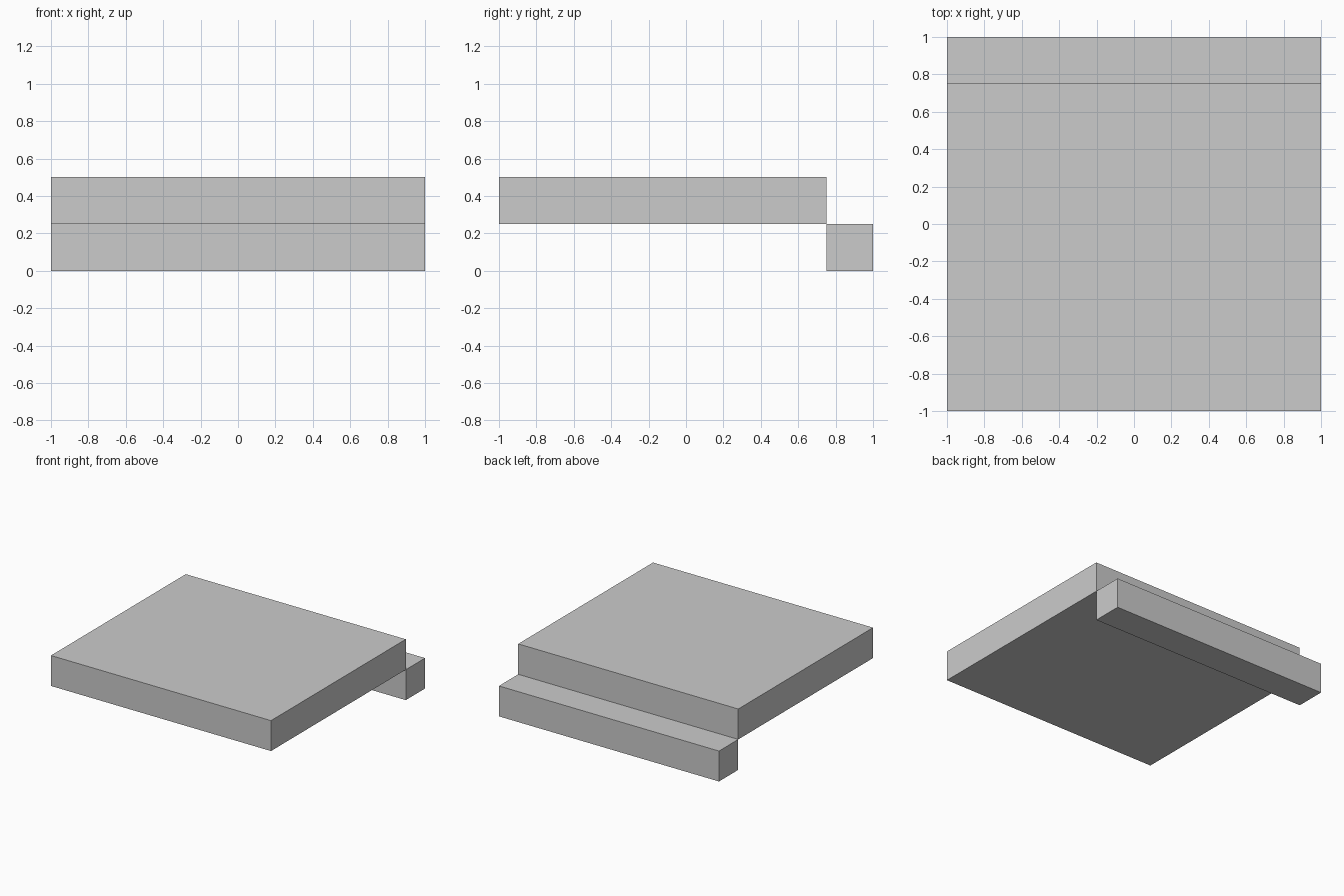
import bpy

if "Cube" in bpy.data.objects:
    bpy.data.objects.remove(bpy.data.objects["Cube"])


def box(name, lo, hi):
    """Axis-aligned box between two opposite corners."""
    centre = [(a + b) / 2 for a, b in zip(lo, hi)]
    bpy.ops.mesh.primitive_cube_add(size=1, location=centre)
    obj = bpy.context.object
    obj.name = name
    obj.scale = [b - a for a, b in zip(lo, hi)]
    bpy.ops.object.transform_apply(location=False, rotation=False, scale=True)
    return obj


# Wide raised slab
box("upper_slab", (-1, -1, 0.25), (1, 0.75, 0.5))

# Lower step bar along the back, meeting the slab edge to edge
box("back_step", (-1, 0.75, 0), (1, 1, 0.25))
